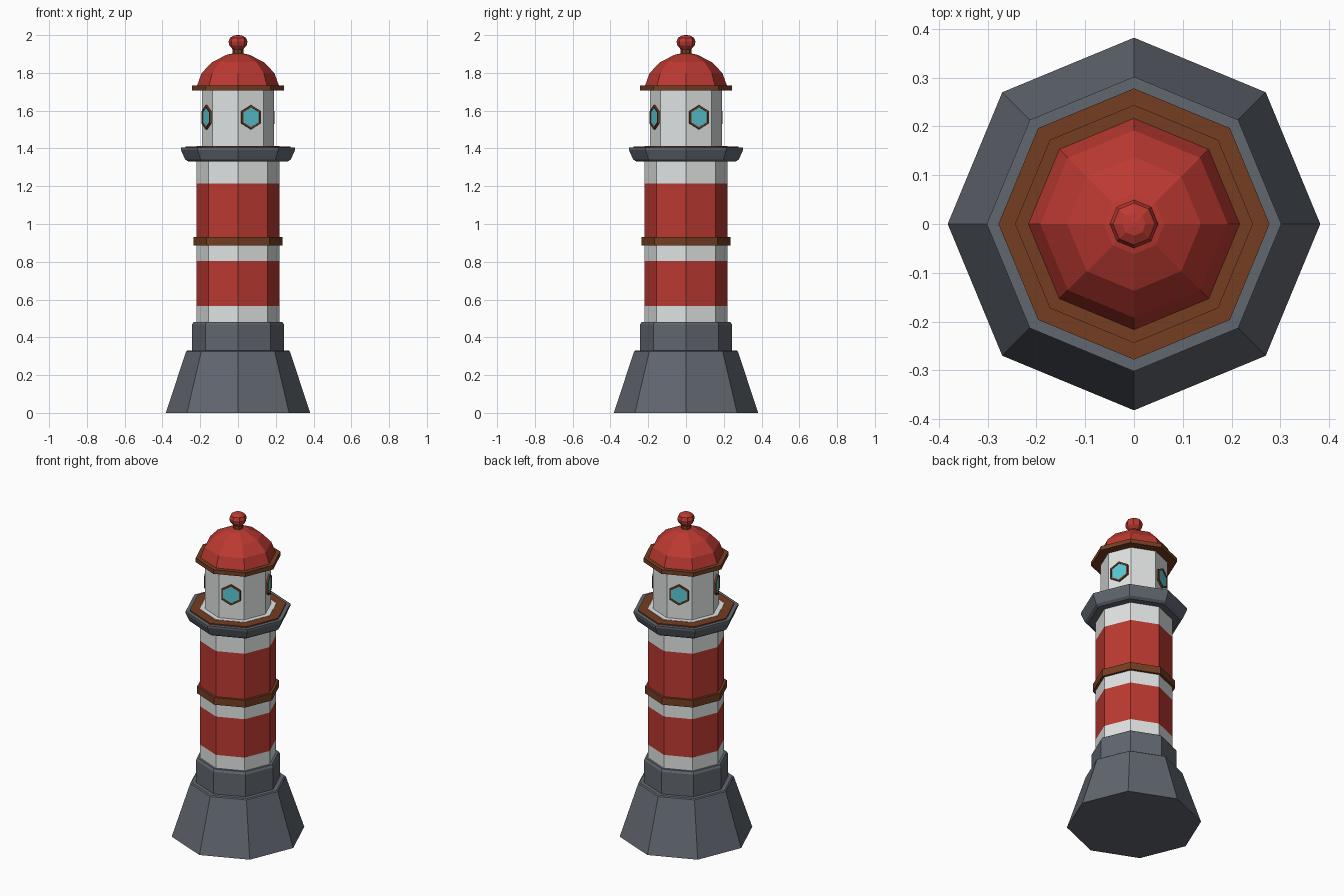
import bpy, math
from mathutils import Matrix

if "Cube" in bpy.data.objects:
    bpy.data.objects.remove(bpy.data.objects["Cube"])


def material(name, rgb):
    m = bpy.data.materials.new(name)
    m.diffuse_color = (*rgb, 1)
    m.use_nodes = True
    m.node_tree.nodes["Principled BSDF"].inputs["Base Color"].default_value = m.diffuse_color
    return m


RED = material("red", (0.50, 0.041, 0.031))
WHITE = material("white", (0.75, 0.77, 0.77))
GREY = material("slate grey", (0.12, 0.135, 0.16))
BROWN = material("brown", (0.178, 0.048, 0.016))
GLASS = material("teal glass", (0.102, 0.578, 0.658))


def lathe(name, profile, mats, sides=8, rule=None, closed=False, turn=0.0):
    """Spin a (radius, z) profile; ends are capped, or joined when closed."""
    verts, faces = [], []
    for r, z in profile:
        for i in range(sides):
            a = turn + 2 * math.pi * i / sides
            verts.append((r * math.cos(a), r * math.sin(a), z))
    n = len(profile)
    for k in range(n if closed else n - 1):
        a, b = k * sides, ((k + 1) % n) * sides
        for i in range(sides):
            j = (i + 1) % sides
            faces.append((a + i, a + j, b + j, b + i))
    if not closed:
        faces.append(tuple(reversed(range(sides))))
        faces.append(tuple(range((n - 1) * sides, n * sides)))
    me = bpy.data.meshes.new(name)
    me.from_pydata(verts, [], faces)
    for m in mats:
        me.materials.append(m)
    if rule:
        for p in me.polygons:
            p.material_index = rule(p.center.z)
    ob = bpy.data.objects.new(name, me)
    bpy.context.collection.objects.link(ob)
    return ob


# Stone base and collar
lathe("base", [(0.382, 0), (0.275, 0.325), (0.268, 0.33)], [GREY])
lathe("collar", [(0.243, 0.32), (0.243, 0.468), (0.235, 0.482)], [GREY])

# Striped tower
lathe("tower", [(0.22, z) for z in (0.47, 0.565, 0.805, 0.91, 1.215, 1.413)],
      [WHITE, RED],
      rule=lambda z: int(0.565 < z < 0.805 or 0.91 < z < 1.215))
lathe("middle_band", [(0.235, 0.885), (0.235, 0.93)], [BROWN])

# Gallery with wooden deck
lathe("gallery", [(0.262, 1.33), (0.28, 1.342), (0.302, 1.392), (0.302, 1.404)], [GREY])
lathe("gallery_deck", [(0.278, 1.40), (0.278, 1.411)], [BROWN])

# Lantern room
lathe("lantern_room", [(0.19, 1.405), (0.19, 1.715)], [WHITE])

# Hexagonal windows on every second lantern wall
wall = 0.19 * math.cos(math.pi / 8)
for i in range(4):
    place = (Matrix.Rotation(math.radians(22.5 + 90 * i), 4, 'Z')
             @ Matrix.Translation((wall, 0, 1.565))
             @ Matrix.Rotation(math.pi / 2, 4, 'Y'))
    frame = lathe(f"window_frame_{i + 1}",
                  [(0.064, -0.003), (0.064, 0.011), (0.053, 0.011), (0.053, -0.003)],
                  [BROWN], sides=6, closed=True)
    pane = lathe(f"window_glass_{i + 1}", [(0.054, -0.001), (0.054, 0.007)],
                 [GLASS], sides=6)
    frame.matrix_world = place
    pane.matrix_world = place

# Roof: brim, dome, stalk and knob
lathe("roof_brim", [(0.244, 1.708), (0.244, 1.734)], [BROWN])
lathe("roof_dome", [(0.218, 1.73), (0.192, 1.80), (0.137, 1.857), (0.062, 1.895), (0.02, 1.905)], [RED])
lathe("roof_stalk", [(0.028, 1.88), (0.028, 1.94)], [BROWN])
lathe("roof_knob", [(0.028, 1.925), (0.046, 1.945), (0.05, 1.966),
                    (0.043, 1.985), (0.024, 1.997), (0.005, 2.0)], [RED])
